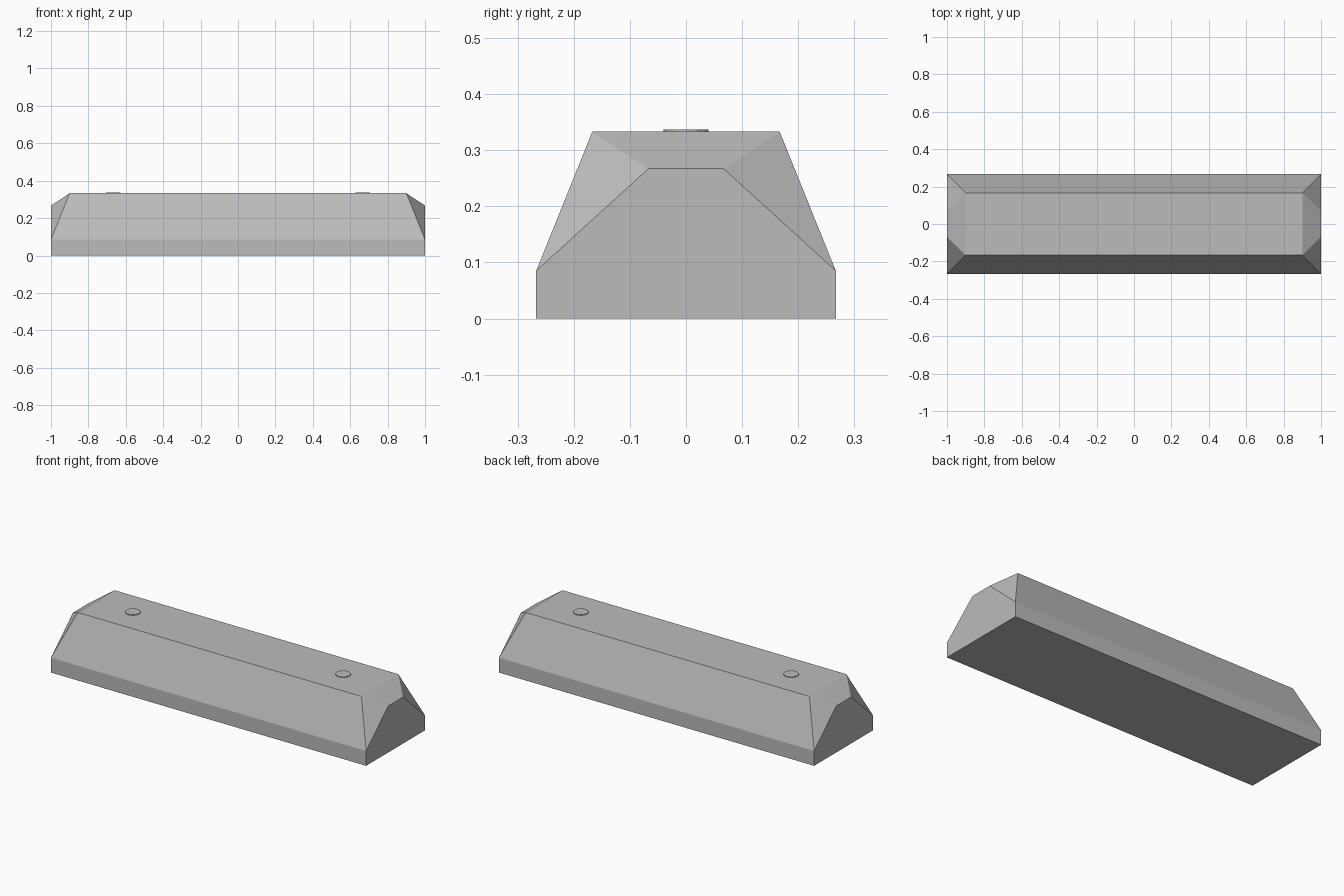
import bpy
import bmesh

old = bpy.data.objects.get("Cube")
if old:
    bpy.data.objects.remove(old, do_unlink=True)

# Concrete material
concrete = bpy.data.materials.new("concrete_grey")
concrete.use_nodes = True
grey = (0.5, 0.5, 0.5, 1)
concrete.diffuse_color = grey
concrete.node_tree.nodes["Principled BSDF"].inputs["Base Color"].default_value = grey


def add_object(name, bm):
    bmesh.ops.recalc_face_normals(bm, faces=bm.faces)
    mesh = bpy.data.meshes.new(name)
    bm.to_mesh(mesh)
    bm.free()
    mesh.materials.append(concrete)
    obj = bpy.data.objects.new(name, mesh)
    bpy.context.collection.objects.link(obj)
    return obj


# Block: mirrored end profile plus the inset top edge, wrapped with flat facets
bm = bmesh.new()
corner_points = [(1, 0.267, 0), (1, 0.267, 0.085), (1, 0.067, 0.267), (0.9, 0.167, 0.333)]
for sx in (-1, 1):
    for sy in (-1, 1):
        for x, y, z in corner_points:
            bm.verts.new((sx * x, sy * y, z))
bmesh.ops.convex_hull(bm, input=bm.verts)
bmesh.ops.dissolve_limit(bm, angle_limit=0.01, verts=bm.verts, edges=bm.edges)
add_object("barrier_block", bm)

# Anchor pin heads, slightly proud of the top
for name, x in (("right_pin", -0.667), ("left_pin", 0.667)):
    bm = bmesh.new()
    bmesh.ops.create_cone(bm, cap_ends=True, segments=12, radius1=0.04, radius2=0.04, depth=0.02)
    bmesh.ops.translate(bm, verts=bm.verts, vec=(x, 0, 0.327))
    add_object(name, bm)
